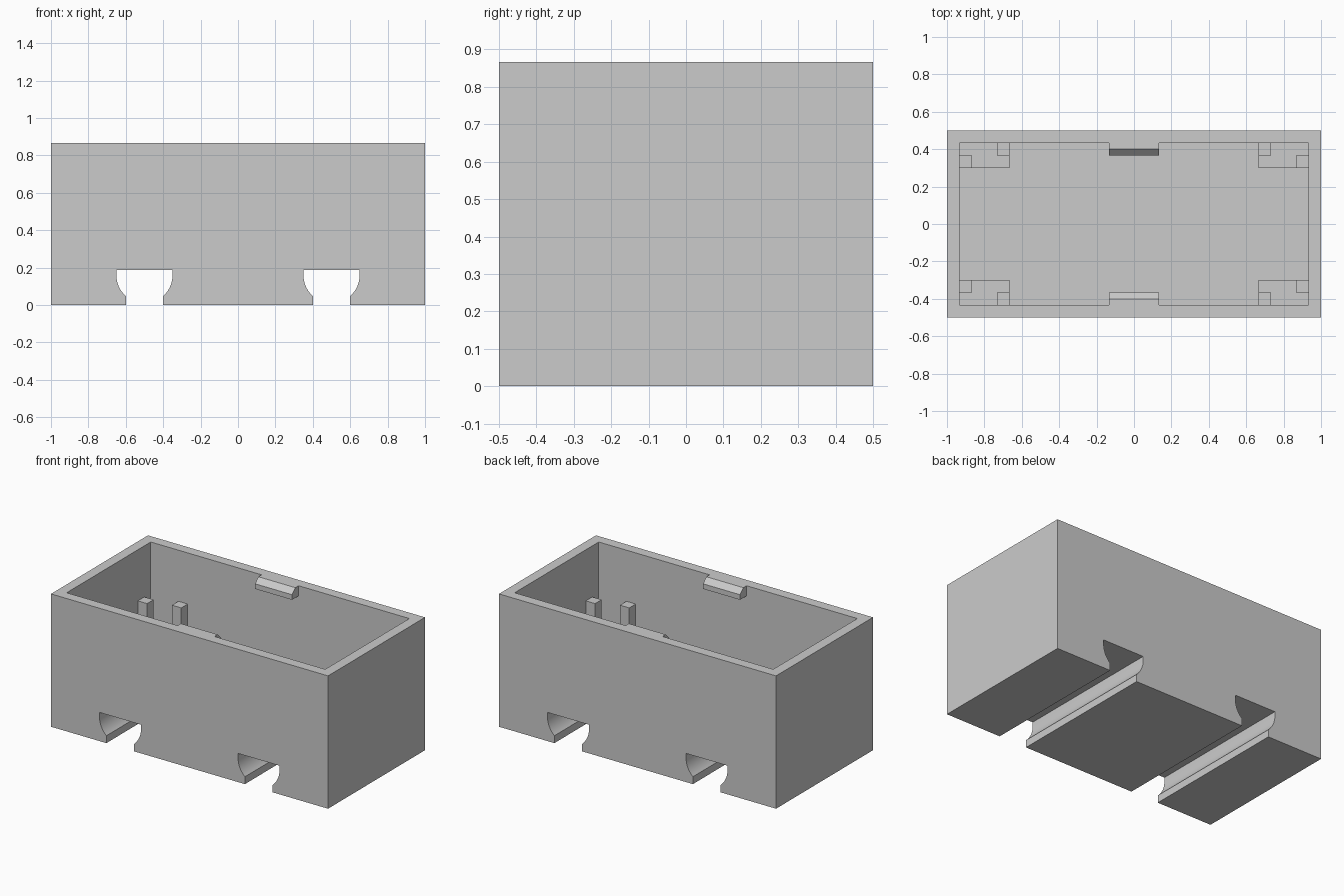
import bpy, bmesh, math
from mathutils import Vector

cube = bpy.data.objects.get("Cube")
if cube:
    bpy.data.objects.remove(cube, do_unlink=True)

grey = bpy.data.materials.new("plain grey")
grey.use_nodes = True
COLOR = (0.6, 0.6, 0.6, 1)
grey.diffuse_color = COLOR
grey.node_tree.nodes["Principled BSDF"].inputs["Base Color"].default_value = COLOR

MM = 1 / 15                       # the part is laid out on a 30 x 15 x 13 grid
HALF_X, HALF_Y, TOP = 1.0, 0.5, 13 * MM
WALL, FLOOR, LEDGE, PEG = MM, 3.2 * MM, 5 * MM, 8 * MM
IN_X, IN_Y = HALF_X - WALL, HALF_Y - WALL


def finish(bm, name):
    bmesh.ops.recalc_face_normals(bm, faces=bm.faces)
    mesh = bpy.data.meshes.new(name)
    bm.to_mesh(mesh)
    bm.free()
    mesh.materials.append(grey)
    obj = bpy.data.objects.new(name, mesh)
    bpy.context.collection.objects.link(obj)
    return obj


def prism(points, direction):
    """Closed prism swept from a flat outline."""
    bm = bmesh.new()
    face = bm.faces.new([bm.verts.new(p) for p in points])
    out = bmesh.ops.extrude_face_region(bm, geom=[face], use_keep_orig=True)
    moved = [g for g in out["geom"] if isinstance(g, bmesh.types.BMVert)]
    bmesh.ops.translate(bm, verts=moved, vec=direction)
    bmesh.ops.recalc_face_normals(bm, faces=bm.faces)
    return bm


def box(name, x0, x1, y0, y1, z0, z1):
    outline = [(x0, y0, z0), (x1, y0, z0), (x1, y1, z0), (x0, y1, z0)]
    return finish(prism(outline, (0, 0, z1 - z0)), name)


# Rail slot outline: straight lips, round flanks, flat roof
def slot(cx, mouth=0.1, radius=0.15, centre=0.16, roof=0.187, steps=12):
    end = math.acos(mouth / radius)
    side = [(mouth, 0)]
    for i in range(steps + 1):
        a = -end * (1 - i / steps)
        side.append((radius * math.cos(a), centre + radius * math.sin(a)))
    side.append((radius, roof))
    return [(cx - x, z) for x, z in side] + [(cx + x, z) for x, z in reversed(side)]


# Body: slotted profile swept front to back, then hollowed from the top
profile = [(-HALF_X, 0)] + slot(-0.5) + slot(0.5)
profile += [(HALF_X, 0), (HALF_X, TOP), (-HALF_X, TOP)]
bm = prism([(x, -HALF_Y, z) for x, z in profile], (0, 2 * HALF_Y, 0))
top = max(bm.faces, key=lambda f: f.calc_center_median().z)
bmesh.ops.inset_individual(bm, faces=[top], thickness=WALL, use_even_offset=True)
well = bmesh.ops.extrude_discrete_faces(bm, faces=[top])["faces"][0]
bmesh.ops.translate(bm, verts=well.verts, vec=Vector((0, 0, FLOOR - TOP)))
body = finish(bm, "body")
bpy.context.view_layer.objects.active = body
body.select_set(True)
bpy.ops.object.shade_smooth_by_angle(angle=math.radians(25))

# Corner ledges, each with two square pegs
for sx, x_name in ((-1, "right"), (1, "left")):
    for sy, y_name in ((-1, "front"), (1, "back")):
        place = y_name + "_" + x_name
        inner_x, inner_y = IN_X - 4 * MM, IN_Y - 2 * MM
        box(place + "_ledge", sx * inner_x, sx * IN_X, sy * inner_y, sy * IN_Y, FLOOR, LEDGE)
        box(place + "_end_peg", sx * (IN_X - MM), sx * IN_X,
            sy * inner_y, sy * (inner_y + MM), LEDGE, PEG)
        box(place + "_side_peg", sx * inner_x, sx * (inner_x + MM),
            sy * (IN_Y - MM), sy * IN_Y, LEDGE, PEG)

# Snap catches at the middle of the long walls, flush with the rim
catch = [(IN_Y, TOP), (IN_Y - MM / 2, TOP), (IN_Y - MM, TOP - MM / 2),
         (IN_Y - MM, TOP - MM), (IN_Y, TOP - MM)]
for sy, y_name in ((-1, "front"), (1, "back")):
    outline = [(-2 * MM, sy * y, z) for y, z in catch]
    finish(prism(outline, (4 * MM, 0, 0)), y_name + "_catch")
